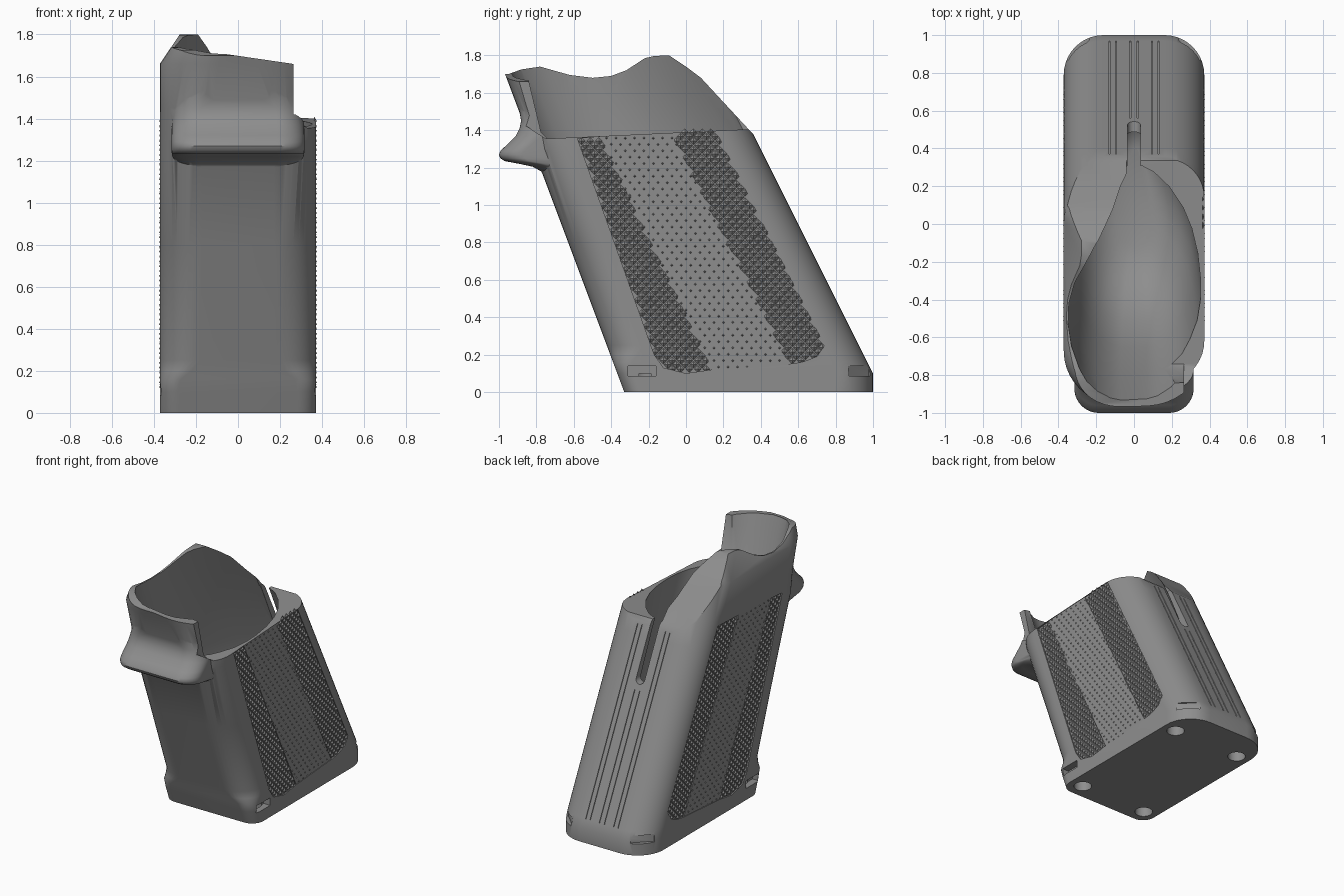
import bpy, bmesh, math
from mathutils import Matrix

if "Cube" in bpy.data.objects:
    bpy.data.objects.remove(bpy.data.objects["Cube"])

grey = bpy.data.materials.new("mid_grey")
grey.diffuse_color = (0.27, 0.27, 0.27, 1)
grey.use_nodes = True
grey.node_tree.nodes["Principled BSDF"].inputs["Base Color"].default_value = grey.diffuse_color


def make(name, bm):
    bmesh.ops.recalc_face_normals(bm, faces=bm.faces)
    me = bpy.data.meshes.new(name)
    bm.to_mesh(me)
    bm.free()
    ob = bpy.data.objects.new(name, me)
    bpy.context.collection.objects.link(ob)
    me.materials.append(grey)
    return ob


def loft(name, rings):
    """Skin a stack of closed rings and cap both ends."""
    bm = bmesh.new()
    rows = [[bm.verts.new(p) for p in r] for r in rings]
    n = len(rows[0])
    for a, b in zip(rows, rows[1:]):
        for i in range(n):
            j = (i + 1) % n
            bm.faces.new((a[i], a[j], b[j], b[i]))
    bm.faces.new(rows[0][::-1])
    bm.faces.new(rows[-1])
    return make(name, bm)


def prism(name, yz, x0, x1):
    return loft(name, [[(x, y, z) for y, z in yz] for x in (x0, x1)])


def rounded(z, yf, yb, hw, rf, rb, seg=10):
    """Rounded rectangle with separate front and back corner radii."""
    ring = []
    for cx, cy, r, a0 in ((hw - rf, yf + rf, rf, -90), (hw - rb, yb - rb, rb, 0),
                          (-hw + rb, yb - rb, rb, 90), (-hw + rf, yf + rf, rf, 180)):
        for i in range(seg + 1):
            a = math.radians(a0 + 90 * i / seg)
            ring.append((cx + r * math.cos(a), cy + r * math.sin(a), z))
    return ring


def boolean(target, tool, op='DIFFERENCE'):
    tool.hide_render = True
    m = target.modifiers.new("cut", 'BOOLEAN')
    m.object, m.operation, m.solver = tool, op, 'EXACT'
    bpy.context.view_layer.objects.active = target
    bpy.ops.object.modifier_apply(modifier=m.name)
    bpy.data.objects.remove(tool, do_unlink=True)


def box(name, loc, size, turn=0):
    bm = bmesh.new()
    bmesh.ops.create_cube(bm, size=1, matrix=Matrix.Translation(loc)
                          @ Matrix.Rotation(math.radians(turn), 4, 'Z')
                          @ Matrix.Diagonal((*size, 1)))
    return make(name, bm)


def cylinder(name, loc, r, depth, axis='Z'):
    bm = bmesh.new()
    rot = Matrix.Rotation(math.pi / 2, 4, 'X') if axis == 'Y' else Matrix()
    bmesh.ops.create_cone(bm, cap_ends=True, segments=24, radius1=r, radius2=r,
                          depth=depth, matrix=Matrix.Translation(loc) @ rot)
    return make(name, bm)


def front(z):
    return -0.33 - 0.375 * z


def back(z):
    return 1.0 - 0.5 * max(0, z - 0.1)


# Raked grip body with squarer front corners at the foot
body = loft("grip_body", [rounded(z, front(z), back(z), hw, rf, 0.21) for z, hw, rf in (
    (0, .372, .09), (.1, .372, .09), (.16, .372, .1), (.2, .372, .15), (.25, .372, .19),
    (.8, .372, .2), (1.3, .372, .2), (1.45, .372, .25), (1.66, .372, .28), (1.84, .25, .22))])

# Finger rest on the front, blended into the body
boolean(body, loft("finger_rest", [rounded(z, y, -0.65, hw, r, 0.02) for z, y, hw, r in (
    (1.15, -.755, .27, .1), (1.18, -.775, .29, .11), (1.205, -.82, .305, .12),
    (1.22, -.89, .312, .13), (1.235, -.97, .315, .13), (1.25, -.993, .316, .13),
    (1.27, -1.0, .316, .13), (1.29, -.992, .316, .13), (1.32, -.96, .316, .13),
    (1.37, -.91, .315, .13), (1.41, -.89, .312, .13), (1.45, -.882, .305, .13),
    (1.5, -.89, .285, .13), (1.56, -.912, .24, .12))]), 'UNION')

# Wavy top edge, tall on the left side
top = [(-1.2, 1.69), (-.95, 1.70), (-.88, 1.725), (-.78, 1.74), (-.71, 1.72), (-.62, 1.695),
       (-.5, 1.68), (-.4, 1.69), (-.32, 1.72), (-.22, 1.785), (-.17, 1.797), (-.09, 1.8),
       (0, 1.74), (.08, 1.68), (.2, 1.55), (.33, 1.41), (.36, 1.38)]
boolean(body, prism("top_cutter", top + [(.8, 1.38), (.8, 2.1), (-1.2, 2.1)], -1, 1))

# Front lip slopes down to the right
boolean(body, loft("lip_slope_cutter", [[(x, y, z) for y, z in (
    (-1.2, low), (-.7, low), (-.7, 2), (-1.2, 2))] for x, low in ((-.25, 1.735), (.4, 1.64))]))

# Low rim on the right side, leaving the front lip standing
boolean(body, prism("right_cutter", [(-.86, 1.8), (-.84, 1.66), (-.775, 1.39), (-.74, 1.355),
                                     (.33, 1.405), (.8, 1.405), (.8, 2)], -.04, 1))
boolean(body, prism("lip_cutter", [(-1.3, 1.46), (-.85, 1.42), (-.75, 1.355),
                                   (-.5, 1.367), (-.5, 2), (-1.3, 2)], .265, 1))

# Teardrop cavity following the rake: fraction of depth, right width, left width
tear = [(0, .2, .2), (.012, .36, .36), (.05, .56, .56), (.1, .72, .72), (.17, .84, .84),
        (.26, .95, .95), (.36, 1, 1), (.46, 1, .99), (.58, .96, .9), (.7, .87, .74),
        (.8, .74, .58), (.9, .53, .36), (.97, .3, .2), (1, .12, .1)]


def tear_ring(z, hw, inset):
    f, b = front(z) + .038 + inset, back(z) - .04 - inset
    k = min(1, max(0, (z - .8) / .5))  # symmetrical low down, fuller on the right near the rim
    return ([((l + k * (r - l)) * hw, f + t * (b - f), z) for t, r, l in tear]
            + [(-l * hw, f + t * (b - f), z) for t, r, l in reversed(tear)])


boolean(body, loft("cavity_cutter", [tear_ring(*r) for r in (
    (.5, .1, .35), (.53, .17, .25), (.6, .24, .15), (.75, .3, .06), (1.0, .33, .015),
    (1.35, .352, 0), (1.6, .35, 0), (1.9, .345, 0))]))

# Slot in the back
boolean(body, prism("slot_cutter", [(.1, 1.6), (.5, 1.6), (.75, 1.05), (.38, 1.05)], -.034, .034))
boolean(body, cylinder("slot_end", (0, .56, 1.05), .0341, .36, 'Y'))

# Fine grooves down the back
for x in (-.13, -.095, -.02, .02, .095, .13):
    z0, z1 = .16, 1.36 if abs(x) > .05 else .98
    boolean(body, prism("groove_cutter", [(back(z0) - .007, z0), (back(z0) + .1, z0),
                                          (back(z1) + .1, z1), (back(z1) - .007, z1)],
                        x - .003, x + .003))

# Corner notches and bottom holes
for s in (-1, 1):
    boolean(body, box("front_notch", (s * .365, -.235, .112), (.09, .15, .055)))
    boolean(body, box("back_notch", (s * .315, .945, .112), (.16, .07, .055), -s * 45))
    for y in (-.22, .76):
        boolean(body, cylinder("bottom_hole", (s * .27, y, .03), .06, .14))

# Recessed side panels: two knurled bands and a stippled band between
front_band = [(-.58, 1.355), (-.46, 1.365), (.14, .12), (0, .1), (-.12, .13), (-.17, .2)]
mid_band = [(-.46, 1.365), (-.08, 1.385), (.55, .15), (.14, .12)]
back_band = [(-.08, 1.385), (.16, 1.395), (.74, .25), (.70, .19), (.62, .16), (.55, .15)]
for s in (-1, 1):
    for poly, depth in ((front_band, .009), (mid_band, .004), (back_band, .009)):
        boolean(body, prism("panel_cutter", poly, s * (.372 - depth), s * .45))

bpy.ops.object.select_all(action='DESELECT')
body.select_set(True)
bpy.context.view_layer.objects.active = body
bpy.ops.object.shade_smooth_by_angle(angle=math.radians(40))


def inside(y, z, poly):
    return all((y2 - y1) * (z - z1) - (z2 - z1) * (y - y1) <= 0
               for (y1, z1), (y2, z2) in zip(poly, poly[1:] + poly[:1]))


def studs(name, poly, dy, dz, r, x0, x1):
    """Staggered rows of four-sided points on both sides."""
    bm = bmesh.new()
    for row in range(int(1.32 / dz)):
        z = .1 + row * dz
        for col in range(int(1.5 / dy)):
            y = -.65 + (col + .5 * (row % 2)) * dy
            if not inside(y, z, poly):
                continue
            for s in (-1, 1):
                base = [bm.verts.new((s * x0, y + r * a, z + r * b))
                        for a, b in ((1, 0), (0, 1), (-1, 0), (0, -1))]
                tip = bm.verts.new((s * x1, y, z))
                for i in range(4):
                    bm.faces.new((base[i], base[(i + 1) % 4], tip)[::s])
    make(name, bm)


studs("front_knurling", front_band, .046, .023, .021, .362, .375)
studs("back_knurling", back_band, .046, .023, .021, .362, .375)
studs("middle_stipple", mid_band, .05, .034, .008, .367, .373)
